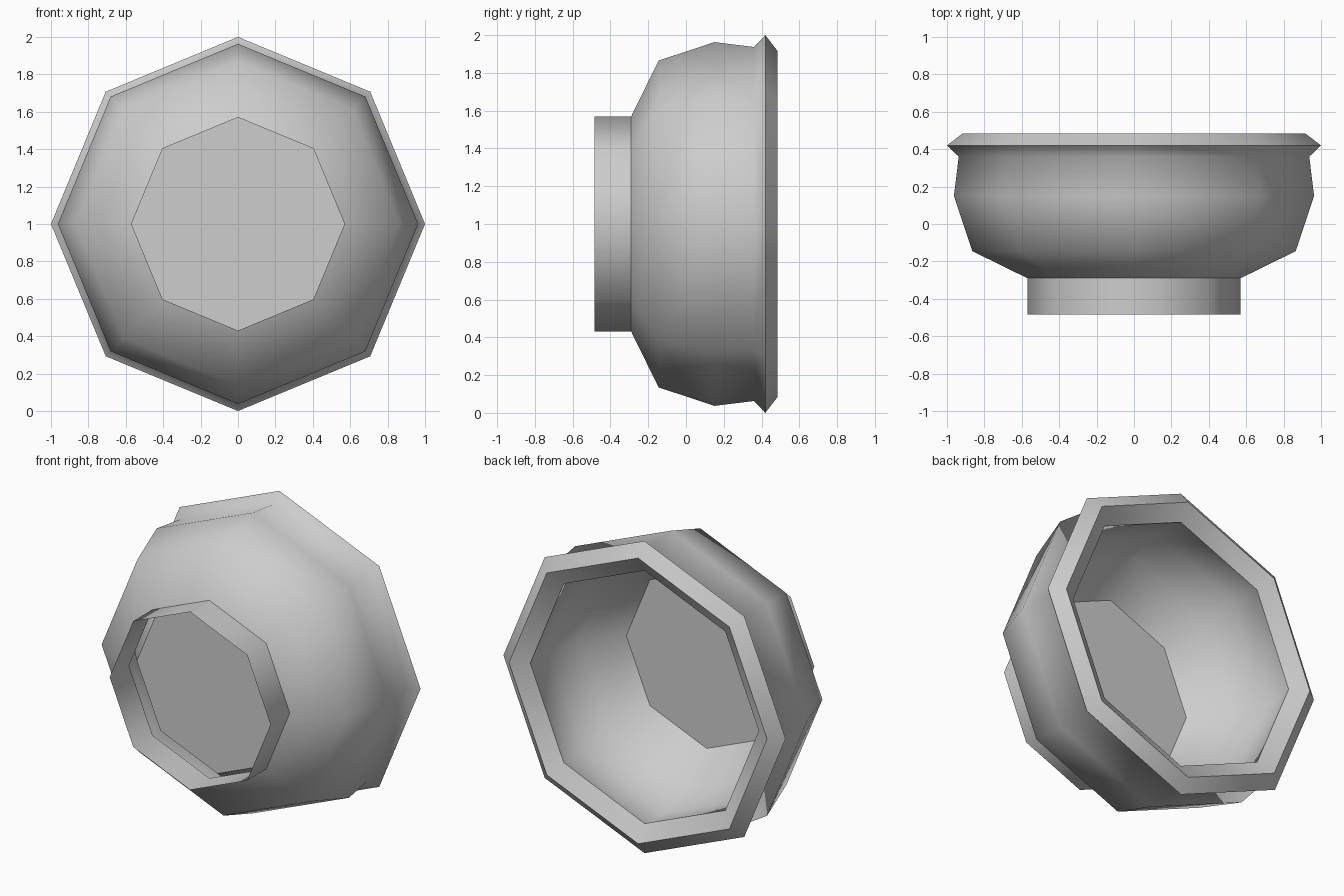
import bpy, bmesh, math

SIDES = 8

cube = bpy.data.objects.get("Cube")
if cube:
    bpy.data.objects.remove(cube, do_unlink=True)

grey = bpy.data.materials.new("plain grey")
grey.use_nodes = True
grey.diffuse_color = (0.61, 0.61, 0.61, 1)
grey.node_tree.nodes["Principled BSDF"].inputs["Base Color"].default_value = grey.diffuse_color


def lathe(name, profile, cap=False):
    """Sweep (radius, y) points around the y axis, or fill one ring as a disc."""
    bm = bmesh.new()
    rings = []
    for r, y in profile:
        angles = [2 * math.pi * i / SIDES for i in range(SIDES)]
        rings.append([bm.verts.new((r * math.cos(a), y, r * math.sin(a))) for a in angles])
    for low, high in zip(rings, rings[1:]):
        for i in range(SIDES):
            j = (i + 1) % SIDES
            bm.faces.new((low[i], low[j], high[j], high[i]))
    if cap:
        bm.faces.new(rings[0])
    mesh = bpy.data.meshes.new(name)
    bm.to_mesh(mesh)
    bm.free()
    mesh.materials.append(grey)
    obj = bpy.data.objects.new(name, mesh)
    obj.location.z = 1
    bpy.context.collection.objects.link(obj)
    bpy.ops.object.select_all(action='DESELECT')
    obj.select_set(True)
    bpy.context.view_layer.objects.active = obj
    bpy.ops.object.shade_smooth_by_angle(angle=math.radians(58))
    return obj


# Open foot tube
lathe("foot_ring", [(0.57, -0.485), (0.57, -0.29)])

# Outer wall, flared rim and hollow inner wall
lathe("bowl_shell", [
    (0.57, -0.29), (0.865, -0.145), (0.963, 0.15), (0.937, 0.36),
    (1.0, 0.42), (0.915, 0.485), (0.81, 0.42),
    (0.825, 0.36), (0.83, 0.2), (0.75, 0.0), (0.57, -0.21),
])

# Flat floor seen from inside and through the foot
lathe("bowl_floor", [(0.57, -0.21)], cap=True)
